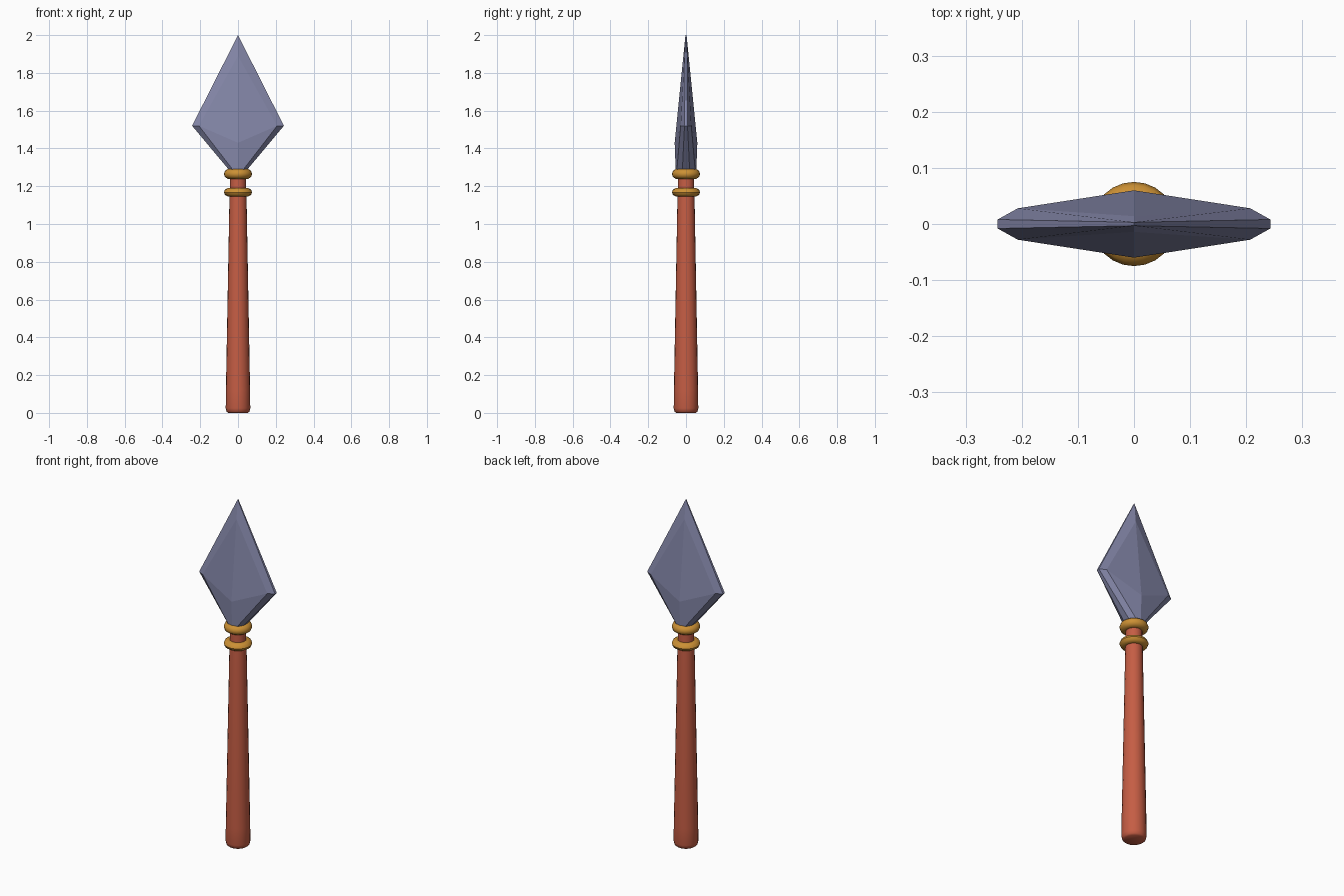
import bpy, bmesh, math

if "Cube" in bpy.data.objects:
    bpy.data.objects.remove(bpy.data.objects["Cube"])


def material(name, rgb):
    m = bpy.data.materials.new(name)
    m.diffuse_color = (*rgb, 1)
    m.use_nodes = True
    m.node_tree.nodes["Principled BSDF"].inputs["Base Color"].default_value = m.diffuse_color
    return m


RED = material("red wood", (0.56, 0.11, 0.058))
GOLD = material("gold", (0.60, 0.28, 0.035))
STEEL = material("blue grey steel", (0.235, 0.245, 0.40))


def finish(bm, name, mat, smooth):
    bmesh.ops.recalc_face_normals(bm, faces=bm.faces)
    me = bpy.data.meshes.new(name)
    bm.to_mesh(me)
    bm.free()
    ob = bpy.data.objects.new(name, me)
    bpy.context.collection.objects.link(ob)
    me.materials.append(mat)
    if smooth:
        bpy.ops.object.select_all(action='DESELECT')
        ob.select_set(True)
        bpy.context.view_layer.objects.active = ob
        bpy.ops.object.shade_smooth_by_angle(angle=math.radians(40))
    return ob


def lathe(name, profile, mat, sides, closed=False):
    """Revolve (radius, z) points round the z axis."""
    bm = bmesh.new()
    rings = []
    for r, z in profile:
        rings.append([bm.verts.new((r * math.cos(math.tau * i / sides),
                                    r * math.sin(math.tau * i / sides), z))
                      for i in range(sides)])
    pairs = list(zip(rings, rings[1:]))
    if closed:
        pairs.append((rings[-1], rings[0]))
    else:
        bm.faces.new(rings[0])
        bm.faces.new(rings[-1])
    for a, b in pairs:
        for i in range(sides):
            j = (i + 1) % sides
            bm.faces.new((a[i], a[j], b[j], b[i]))
    return finish(bm, name, mat, True)


# Tapered handle with a rounded butt
lathe("handle", [(0.052, 0), (0.061, 0.007), (0.065, 0.025), (0.064, 0.12),
                 (0.045, 1.15), (0.043, 1.18), (0.043, 1.28)], RED, 20)

# Two collar rings
for name, z, h in (("upper_collar", 1.265, 0.027), ("lower_collar", 1.168, 0.023)):
    lathe(name, [(0.045 + 0.030 * math.cos(math.tau * k / 10),
                  z + h * math.sin(math.tau * k / 10)) for k in range(10)],
          GOLD, 24, closed=True)

# Faceted blade: one quarter, mirrored to all four
QUARTER = {
    "tip_mid": (0, 0, 2.0), "tip": (0, 0.003, 2.0), "ridge_top": (0, 0.014, 1.89),
    "ridge": (0, 0.060, 1.43), "ridge_low": (0, 0.054, 1.27),
    "side_mid": (0.243, 0, 1.52), "side": (0.243, 0.008, 1.52),
    "side_in": (0.207, 0.028, 1.52),
    "low_mid": (0.034, 0, 1.27), "low": (0.034, 0.020, 1.27),
    "low_in": (0.014, 0.050, 1.27), "base": (0, 0, 1.27),
}
FACES = ["tip_mid side_mid side tip", "tip side side_in ridge_top",
         "ridge_top side_in ridge", "ridge side_in low_in ridge_low",
         "side low low_in side_in", "side_mid low_mid low side",
         "base ridge_low low_in low low_mid"]
bm = bmesh.new()
for sx in (1, -1):
    for sy in (1, -1):
        v = {k: bm.verts.new((x * sx, y * sy, z)) for k, (x, y, z) in QUARTER.items()}
        for f in FACES:
            bm.faces.new([v[k] for k in f.split()])
bmesh.ops.remove_doubles(bm, verts=bm.verts, dist=0.0005)
finish(bm, "blade", STEEL, False)
